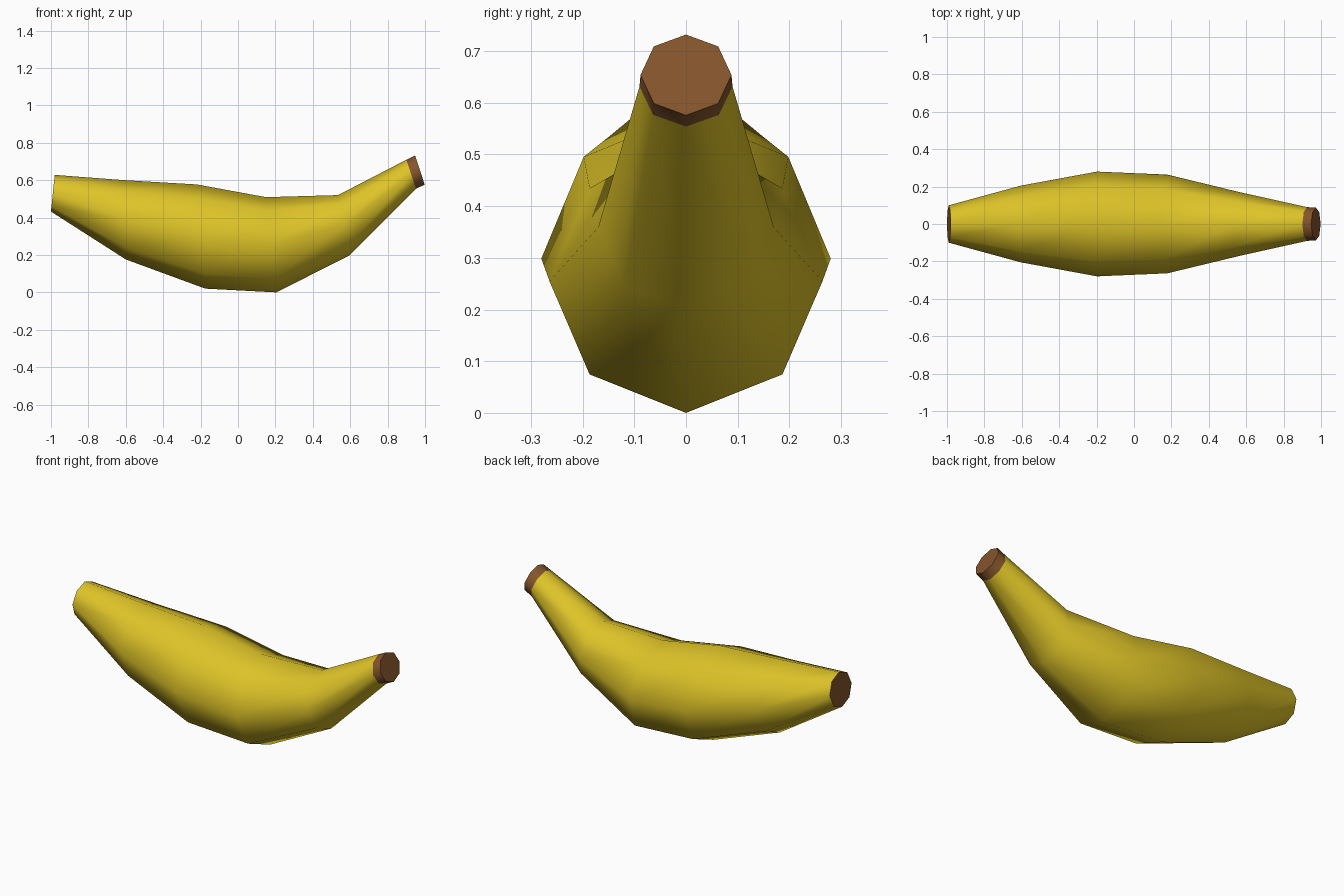
import bpy, bmesh, math
from mathutils import Vector

if "Cube" in bpy.data.objects:
    bpy.data.objects.remove(bpy.data.objects["Cube"])


def material(name, color):
    m = bpy.data.materials.new(name)
    m.diffuse_color = (*color, 1)
    m.use_nodes = True
    m.node_tree.nodes["Principled BSDF"].inputs["Base Color"].default_value = m.diffuse_color
    return m


yellow = material("banana_yellow", (0.73, 0.55, 0.021))
brown = material("stem_brown", (0.235, 0.092, 0.025))

# Cross-sections along the fruit: top x, top z, bottom x, bottom z, half width
SECTIONS = [
    (-0.98, 0.628, -1.00, 0.432, 0.10),
    (-0.61, 0.600, -0.60, 0.176, 0.205),
    (-0.22, 0.577, -0.175, 0.02, 0.28),
    (0.15, 0.509, 0.205, 0.00, 0.264),
    (0.535, 0.520, 0.597, 0.198, 0.17),
    (0.90, 0.709, 0.952, 0.554, 0.09),
    (0.947, 0.732, 0.998, 0.576, 0.088),
]
SIDES = 8

bm = bmesh.new()
rings = []
for tx, tz, bx, bz, w in SECTIONS:
    top, bottom = Vector((tx, 0, tz)), Vector((bx, 0, bz))
    mid, up = (top + bottom) / 2, (top - bottom) / 2
    ring = []
    for i in range(SIDES):
        a = math.tau * i / SIDES
        ring.append(bm.verts.new(mid + up * math.cos(a) + Vector((0, w * math.sin(a), 0))))
    rings.append(ring)

# Skin: the last band is the brown stem
for k in range(len(rings) - 1):
    a, b = rings[k], rings[k + 1]
    for i in range(SIDES):
        j = (i + 1) % SIDES
        f = bm.faces.new((a[i], a[j], b[j], b[i]))
        f.material_index = 1 if k == len(rings) - 2 else 0

# Brown end caps
for ring in (rings[0], rings[-1]):
    bm.faces.new(ring).material_index = 1
bmesh.ops.recalc_face_normals(bm, faces=bm.faces[:])

mesh = bpy.data.meshes.new("banana")
bm.to_mesh(mesh)
bm.free()
mesh.materials.append(yellow)
mesh.materials.append(brown)
banana = bpy.data.objects.new("banana", mesh)
bpy.context.collection.objects.link(banana)

# Smooth skin with sharp cap edges
bpy.context.view_layer.objects.active = banana
banana.select_set(True)
bpy.ops.object.shade_smooth_by_angle(angle=math.radians(60))
